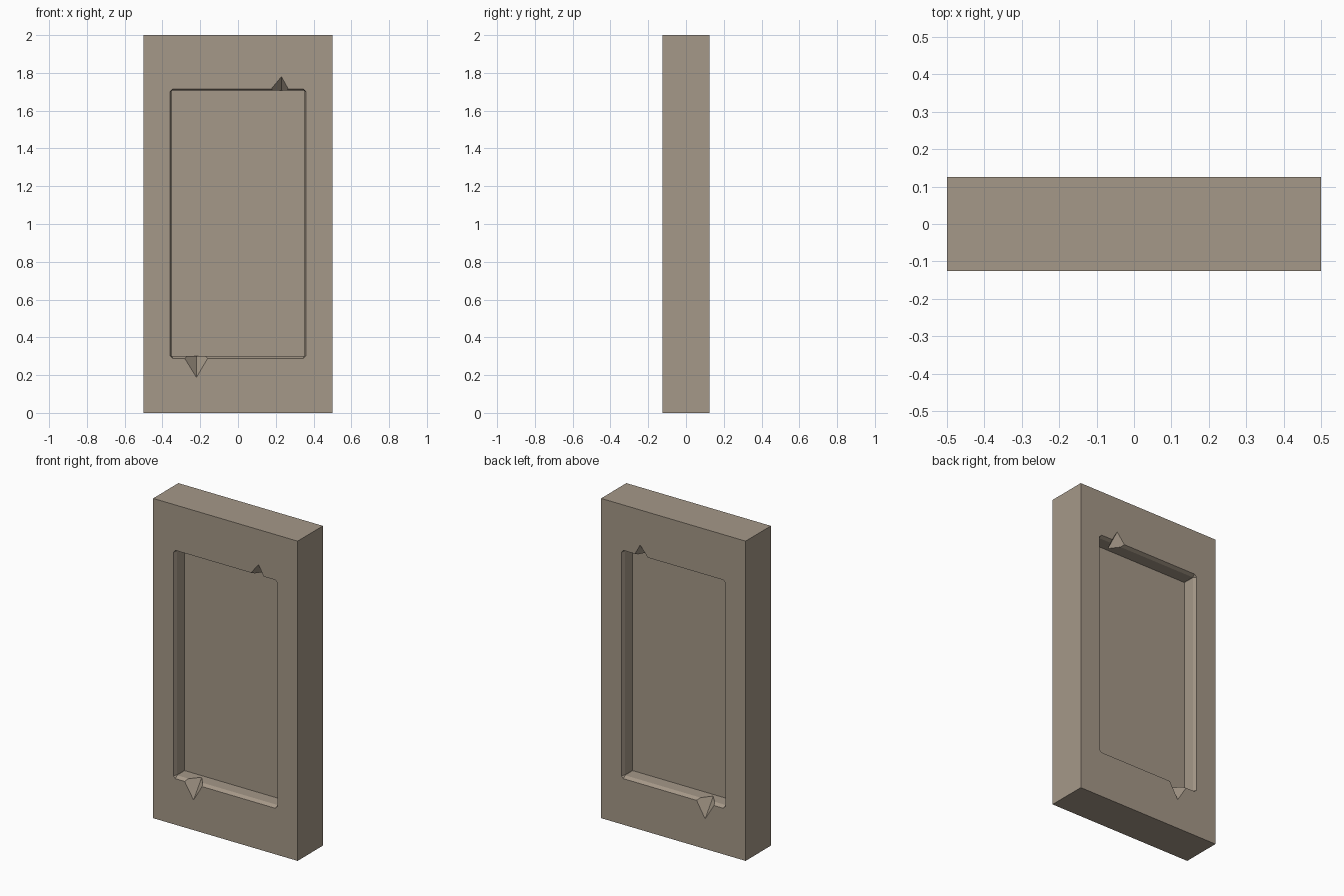
import bpy, bmesh

if "Cube" in bpy.data.objects:
    bpy.data.objects.remove(bpy.data.objects["Cube"])

stone = bpy.data.materials.new("warm grey stone")
stone.diffuse_color = (0.376, 0.314, 0.246, 1)
stone.use_nodes = True
stone.node_tree.nodes["Principled BSDF"].inputs["Base Color"].default_value = stone.diffuse_color


def add_object(name, bm):
    bmesh.ops.recalc_face_normals(bm, faces=bm.faces)
    mesh = bpy.data.meshes.new(name)
    bm.to_mesh(mesh)
    bm.free()
    mesh.materials.append(stone)
    ob = bpy.data.objects.new(name, mesh)
    bpy.context.collection.objects.link(ob)
    return ob


def outline(hw, z0, z1, c):
    # rectangle with clipped corners
    return [(-hw + c, z0), (hw - c, z0), (hw, z0 + c), (hw, z1 - c),
            (hw - c, z1), (-hw + c, z1), (-hw, z1 - c), (-hw, z0 + c)]


def recess(side):
    # stack of outlines from outside the slab to the recessed panel
    bm = bmesh.new()
    levels = [(0.20, 0.36, 0.288, 1.716, 0.015), (0.125, 0.36, 0.288, 1.716, 0.015),
              (0.103, 0.351, 0.30, 1.706, 0.001), (0.027, 0.351, 0.30, 1.706, 0.001)]
    rings = [[bm.verts.new((x, side * y, z)) for x, z in outline(hw, a, b, c)]
             for y, hw, a, b, c in levels]
    for r, s in zip(rings, rings[1:]):
        for i in range(8):
            j = (i + 1) % 8
            bm.faces.new((r[i], r[j], s[j], s[i]))
    bm.faces.new(rings[0])
    bm.faces.new(rings[-1])
    return add_object("recess_cutter", bm)


def chip(side, x, tip, edge, left, right, mid):
    # broken notch at the rim: hull through its front triangle and inner points
    inside = edge + (0.04 if edge < 1 else -0.04)
    pts = [(x, 0.125, tip), (left, 0.125, edge), (right, 0.125, edge),
           (x, 0.085, mid), (x, 0.045, edge), (x, 0.06, inside),
           (left, 0.125, inside), (right, 0.125, inside)]
    bm = bmesh.new()
    for px, py, pz in pts:
        bm.verts.new((px, side * py, pz))
        if py == 0.125:
            bm.verts.new((px, side * 0.16, pz))
    bmesh.ops.convex_hull(bm, input=bm.verts)
    return add_object("chip_cutter", bm)


# slab
bm = bmesh.new()
bmesh.ops.create_cube(bm, size=1)
for v in bm.verts:
    v.co = (v.co.x, v.co.y * 0.25, v.co.z * 2 + 1)
slab = add_object("stone_slab", bm)

# recesses and chips, the same on front and back
for side in (-1, 1):
    cutters = [recess(side),
               chip(side, 0.23, 1.78, 1.708, 0.17, 0.27, 1.73),
               chip(side, -0.22, 0.188, 0.298, -0.288, -0.155, 0.262)]
    for cutter in cutters:
        mod = slab.modifiers.new("cut", 'BOOLEAN')
        mod.operation = 'DIFFERENCE'
        mod.solver = 'EXACT'
        mod.object = cutter
        cutter.hide_render = True
        cutter.hide_set(True)

# bake the cuts and remove the helpers
deps = bpy.context.evaluated_depsgraph_get()
baked = bpy.data.meshes.new_from_object(slab.evaluated_get(deps))
slab.modifiers.clear()
slab.data = baked
for ob in list(bpy.data.objects):
    if ob.name.startswith(("recess_cutter", "chip_cutter")):
        bpy.data.objects.remove(ob)
